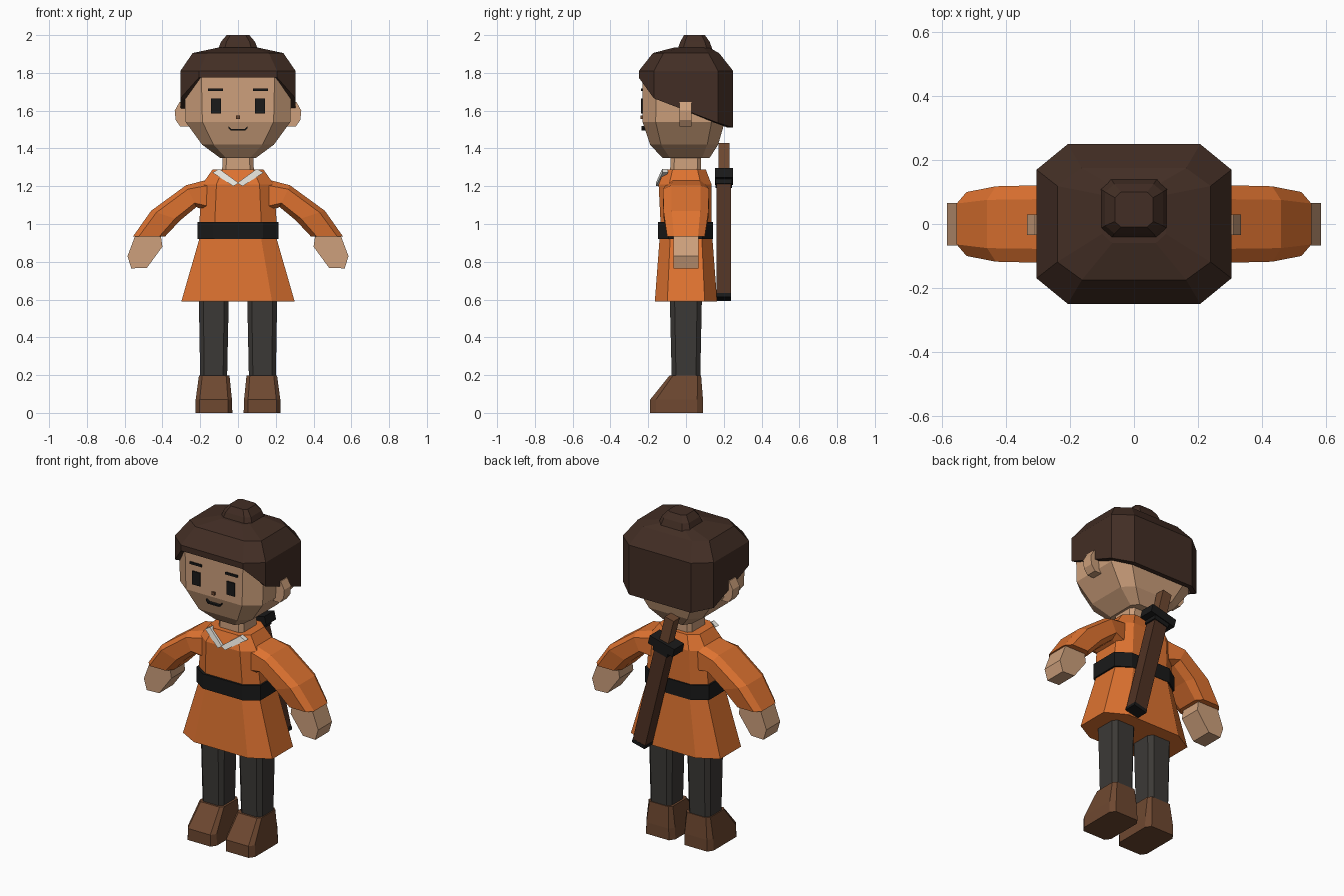
import bpy, bmesh, math
from mathutils import Vector, Matrix

if "Cube" in bpy.data.objects:
    bpy.data.objects.remove(bpy.data.objects["Cube"])

COLORS = {
    "skin": (0.61, 0.35, 0.20), "hair": (0.055, 0.027, 0.018), "orange": (0.73, 0.17, 0.03),
    "black": (0.01, 0.01, 0.01), "trousers": (0.045, 0.041, 0.037), "boot": (0.156, 0.065, 0.03),
    "wood": (0.08, 0.032, 0.017), "white": (0.8, 0.78, 0.72),
}
MATS = {}
for key, rgb in COLORS.items():
    MATS[key] = bpy.data.materials.new(key)
    MATS[key].diffuse_color = (*rgb, 1)


def make(name, color, bm, mirror=False):
    bmesh.ops.recalc_face_normals(bm, faces=bm.faces)
    mesh = bpy.data.meshes.new(name)
    bm.to_mesh(mesh)
    bm.free()
    mesh.materials.append(MATS[color])
    obj = bpy.data.objects.new(name, mesh)
    bpy.context.collection.objects.link(obj)
    if mirror:
        obj.modifiers.new("mirror", 'MIRROR')
    return obj


def octagon(c):
    """Unit square with corners cut by c."""
    k = 1 - c
    return [(k, -1), (1, -k), (1, k), (k, 1), (-k, 1), (-1, k), (-1, -k), (-k, -1)]


def skin_rings(name, color, rings, mirror=False, cap_start=True):
    bm = bmesh.new()
    loops = [[bm.verts.new(p) for p in ring] for ring in rings]
    for a, b in zip(loops, loops[1:]):
        for i in range(len(a)):
            j = (i + 1) % len(a)
            bm.faces.new((a[i], a[j], b[j], b[i]))
    if cap_start:
        bm.faces.new(loops[0])
    bm.faces.new(loops[-1])
    return make(name, color, bm, mirror)


def loft(name, color, rings, c=0.32, mirror=False):
    """Rings are (z, x0, x1, y0, y1) with cut corners."""
    return skin_rings(name, color, [
        [((x0 + x1) / 2 + u * (x1 - x0) / 2, (y0 + y1) / 2 + v * (y1 - y0) / 2, z)
         for u, v in octagon(c)] for z, x0, x1, y0, y1 in rings], mirror)


def prism(name, color, profile, y0, y1, mirror=False):
    """Front-view (x, z) profile extruded along y."""
    return skin_rings(name, color, [[(x, y, z) for x, z in profile] for y in (y0, y1)], mirror)


def box(name, color, center, size, rot=None, mirror=False):
    bm = bmesh.new()
    m = Matrix.Translation(center) @ (rot or Matrix.Identity(4)) @ Matrix.Diagonal((*size, 1))
    bmesh.ops.create_cube(bm, size=1, matrix=m)
    return make(name, color, bm, mirror)


# Head and neck
loft("head", "skin", [
    (1.35, -.095, .095, -.125, .125), (1.42, -.19, .19, -.19, .17), (1.54, -.277, .277, -.23, .205),
    (1.78, -.285, .285, -.23, .22), (1.88, -.21, .21, -.16, .16)])
loft("neck", "skin", [(1.25, -.085, .085, -.085, .08), (1.40, -.08, .08, -.08, .08)], c=0.25)
prism("ear", "skin", [(.26, 1.645), (.31, 1.645), (.335, 1.60), (.33, 1.55), (.305, 1.515), (.26, 1.515)],
      -.035, .03, mirror=True)

# Hair cap with a slanted lower edge, open below
hem = {-1: 1.775, -.68: 1.665, .68: 1.535, 1: 1.51}
rings = [[(u * .305, v * .25, hem[min(hem, key=lambda k: abs(k - v))]) for u, v in octagon(.32)]]
for z, hx, hy in ((1.81, .305, .25), (1.905, .24, .175), (1.935, .10, .09)):
    rings.append([(u * hx, v * hy + (.03 if z > 1.92 else 0), z) for u, v in octagon(.32)])
hair = skin_rings("hair", "hair", rings, cap_start=False)
lip = hair.modifiers.new("thickness", 'SOLIDIFY')
lip.thickness, lip.offset = .03, -1
loft("hair_bun", "hair", [
    (1.925, -.105, .105, -.045, .14), (1.965, -.09, .09, -.03, .125), (2.0, -.06, .06, -.01, .10)])

# Face
box("eye", "black", (.116, -.23, 1.625), (.053, .016, .08), mirror=True)
box("eyebrow", "black", (.12, -.23, 1.711), (.08, .016, .013), mirror=True)
box("nose", "boot", (0, -.23, 1.566), (.02, .02, .018))
prism("mouth", "black", [(-.05, 1.518), (-.036, 1.503), (.036, 1.503), (.05, 1.518), (.05, 1.508),
                         (.038, 1.494), (-.038, 1.494), (-.05, 1.508)], -.235, -.20)

# Tunic, belt and collar
loft("tunic", "orange", [
    (.59, -.30, .30, -.165, .165), (.92, -.205, .205, -.14, .14), (1.01, -.205, .205, -.135, .135),
    (1.21, -.19, .19, -.145, .135), (1.288, -.135, .135, -.115, .105)], c=0.4)
loft("belt", "black", [(.92, -.215, .215, -.147, .143), (1.01, -.215, .215, -.147, .143)], c=0.38)
bm = bmesh.new()
strip = [(.135, -.115, 1.272), (.10, -.118, 1.292), (-.004, -.152, 1.217), (.024, -.152, 1.2)]
bottom, top = [[bm.verts.new((x, y + d, z)) for x, y, z in strip] for d in (.02, -.008)]
bm.faces.new(bottom)
bm.faces.new(top)
for i in range(4):
    bm.faces.new((bottom[i], bottom[i - 1], top[i - 1], top[i]))
make("collar", "white", bm, mirror=True)

# Sleeves follow pairs of outer and inner edge points
sleeve = []
for xt, zt, xb, zb, hy in ((.14, 1.24, .15, 1.06, .105), (.275, 1.205, .22, 1.09, .122),
                           (.46, 1.07, .305, 1.02, .118), (.555, .935, .385, .935, .10)):
    sleeve.append([((xt + xb) / 2 + u * (xt - xb) / 2, v * hy, (zt + zb) / 2 + u * (zt - zb) / 2)
                   for u, v in octagon(.36)])
skin_rings("sleeve", "orange", sleeve, mirror=True)
prism("hand", "skin", [(.41, .95), (.40, .88), (.482, .768), (.565, .765), (.585, .83), (.54, .95)],
      -.067, .065, mirror=True)

# Legs and boots
loft("leg", "trousers", [(.17, .058, .20, -.075, .075), (.65, .048, .208, -.087, .085)], c=0.3, mirror=True)
loft("boot", "boot", [
    (0, .03, .226, -.19, .09), (.07, .032, .224, -.19, .09), (.197, .045, .207, -.088, .08)],
    c=0.22, mirror=True)

# Sheathed sword slung across the back
low, high = Vector((.155, .20, .60)), Vector((-.05, .20, 1.43))
axis = high - low
tilt = Matrix.Rotation(math.atan2(axis.x, axis.z), 4, 'Y')


def sword_part(name, color, t0, t1, wx, wy):
    box(name, color, low.lerp(high, (t0 + t1) / 2), (wx, wy, axis.length * (t1 - t0)), tilt)


sword_part("scabbard_tip", "black", .005, .03, .088, .078)
sword_part("scabbard", "wood", .02, .74, .085, .075)
sword_part("sword_guard", "black", .755, .815, .17, .095)
sword_part("scabbard_mouth", "black", .725, .76, .10, .085)
sword_part("sword_handle", "boot", .80, .99, .06, .058)

for m in bpy.data.materials:
    if m.users and not m.is_grease_pencil:
        m.use_nodes = True
        m.node_tree.nodes["Principled BSDF"].inputs["Base Color"].default_value = m.diffuse_color
